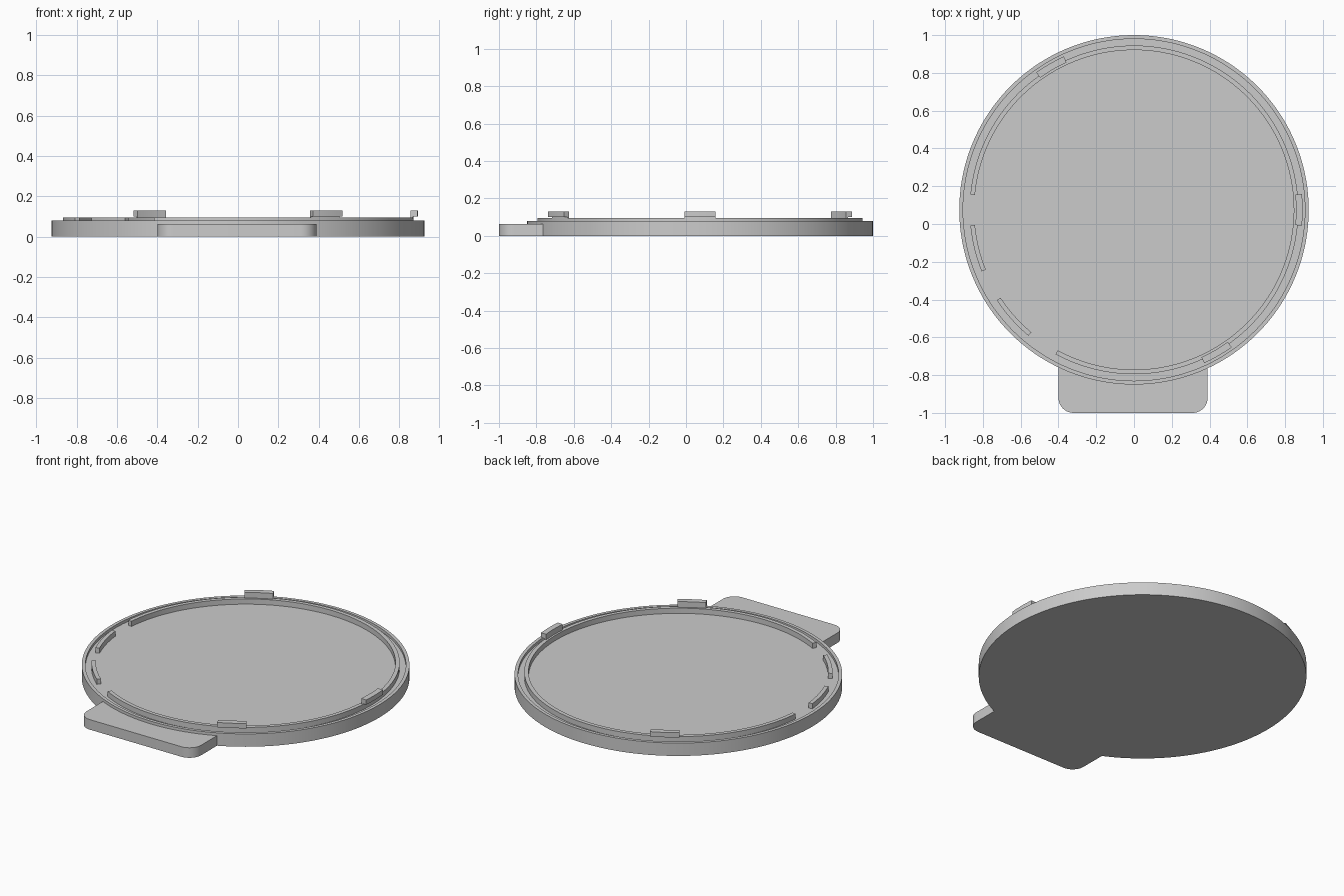
import bpy
import bmesh
from math import sin, cos, radians, asin, degrees
from mathutils import Vector

cube = bpy.data.objects.get("Cube")
if cube:
    bpy.data.objects.remove(cube)

CENTRE_Y = 0.075      # middle of the round tray
RADIUS = 0.925
BASE = 0.0625         # floor and grip height
RIM = 0.08
LIP = 0.095
LIP_IN, LIP_OUT = 0.846, 0.87

grey = bpy.data.materials.new("plain grey")
grey.use_nodes = True
grey.diffuse_color = (0.6, 0.6, 0.6, 1)
grey.node_tree.nodes["Principled BSDF"].inputs["Base Color"].default_value = (0.6, 0.6, 0.6, 1)


def finish(name, bm, y=CENTRE_Y):
    """Turn a bmesh into a smooth-by-angle grey object."""
    bmesh.ops.recalc_face_normals(bm, faces=bm.faces)
    mesh = bpy.data.meshes.new(name)
    bm.to_mesh(mesh)
    bm.free()
    mesh.materials.append(grey)
    obj = bpy.data.objects.new(name, mesh)
    obj.location.y = y
    bpy.context.collection.objects.link(obj)
    bpy.ops.object.select_all(action="DESELECT")
    obj.select_set(True)
    bpy.context.view_layer.objects.active = obj
    bpy.ops.object.shade_smooth_by_angle(angle=radians(30))
    return obj


def polar(r, deg, z=0.0):
    return Vector((r * cos(radians(deg)), r * sin(radians(deg)), z))


def sweep(name, profile, start=0, end=360, step=2.5):
    """Sweep a closed (radius, z) profile around z, capping open ends."""
    bm = bmesh.new()
    full = end - start >= 360
    steps = max(4, round((end - start) / step))
    count = steps if full else steps + 1
    rings = [[bm.verts.new(polar(r, start + (end - start) * i / steps, z))
              for r, z in profile] for i in range(count)]
    n = len(profile)
    for i in range(steps):
        a, b = rings[i], rings[(i + 1) % count]
        for j in range(n):
            k = (j + 1) % n
            bm.faces.new((a[j], b[j], b[k], a[k]))
    if not full:
        bm.faces.new(rings[0])
        bm.faces.new(rings[-1])
    return finish(name, bm)


def disc(name, r, z0, z1):
    bm = bmesh.new()
    bmesh.ops.create_circle(bm, cap_ends=True, segments=144, radius=r)
    bmesh.ops.translate(bm, verts=bm.verts, vec=(0, 0, z0))
    top = bmesh.ops.extrude_face_region(bm, geom=bm.faces[:])["geom"]
    bmesh.ops.translate(bm, verts=[v for v in top if isinstance(v, bmesh.types.BMVert)],
                        vec=(0, 0, z1 - z0))
    return finish(name, bm)


# Round tray: floor plate and low outer rim
disc("floor_plate", 0.91, 0, BASE)
sweep("outer_rim", [(0.905, 0), (RADIUS, 0), (RADIUS, RIM), (0.905, RIM)])

# Inner lip, interrupted by three notches
notches = [(174.6, 185.4), (202.0, 213.4), (230.0, 241.5)]
for i, (_, begin) in enumerate(notches):
    stop = notches[(i + 1) % 3][0] + (360 if i == 2 else 0)
    sweep(f"inner_lip_{i + 1}", [(LIP_IN, BASE - 0.005), (LIP_OUT, BASE - 0.005),
                                 (LIP_OUT, LIP), (LIP_IN, LIP)], begin, stop)

# Hooked locking tabs on the lip
hook = [(0.858, LIP - 0.005), (LIP_OUT, LIP - 0.005), (LIP_OUT, 0.1),
        (0.893, 0.1), (0.893, 0.13), (0.858, 0.13)]
for i, angle in enumerate((0, 120, 300)):
    sweep(f"locking_tab_{i + 1}", hook, angle - 5.4, angle + 5.4)

# Finger grip: rounded front corners, back edge following the rim
half, corner, front = 0.395, 0.08, -1.0 - CENTRE_Y
seat = RADIUS - 0.01
spread = degrees(asin(half / seat))
outline = [polar(seat, 270 + spread * (1 - i / 10)) for i in range(21)]
for side, first in ((-1, 180), (1, 270)):
    pivot = Vector((side * (half - corner), front + corner, 0))
    outline += [pivot + polar(corner, first + 90 * i / 10) for i in range(11)]
bm = bmesh.new()
face = bm.faces.new([bm.verts.new(p) for p in outline])
top = bmesh.ops.extrude_face_region(bm, geom=[face])["geom"]
bmesh.ops.translate(bm, verts=[v for v in top if isinstance(v, bmesh.types.BMVert)],
                    vec=(0, 0, BASE))
grip = finish("finger_grip", bm)
grip.location.x = -0.005
